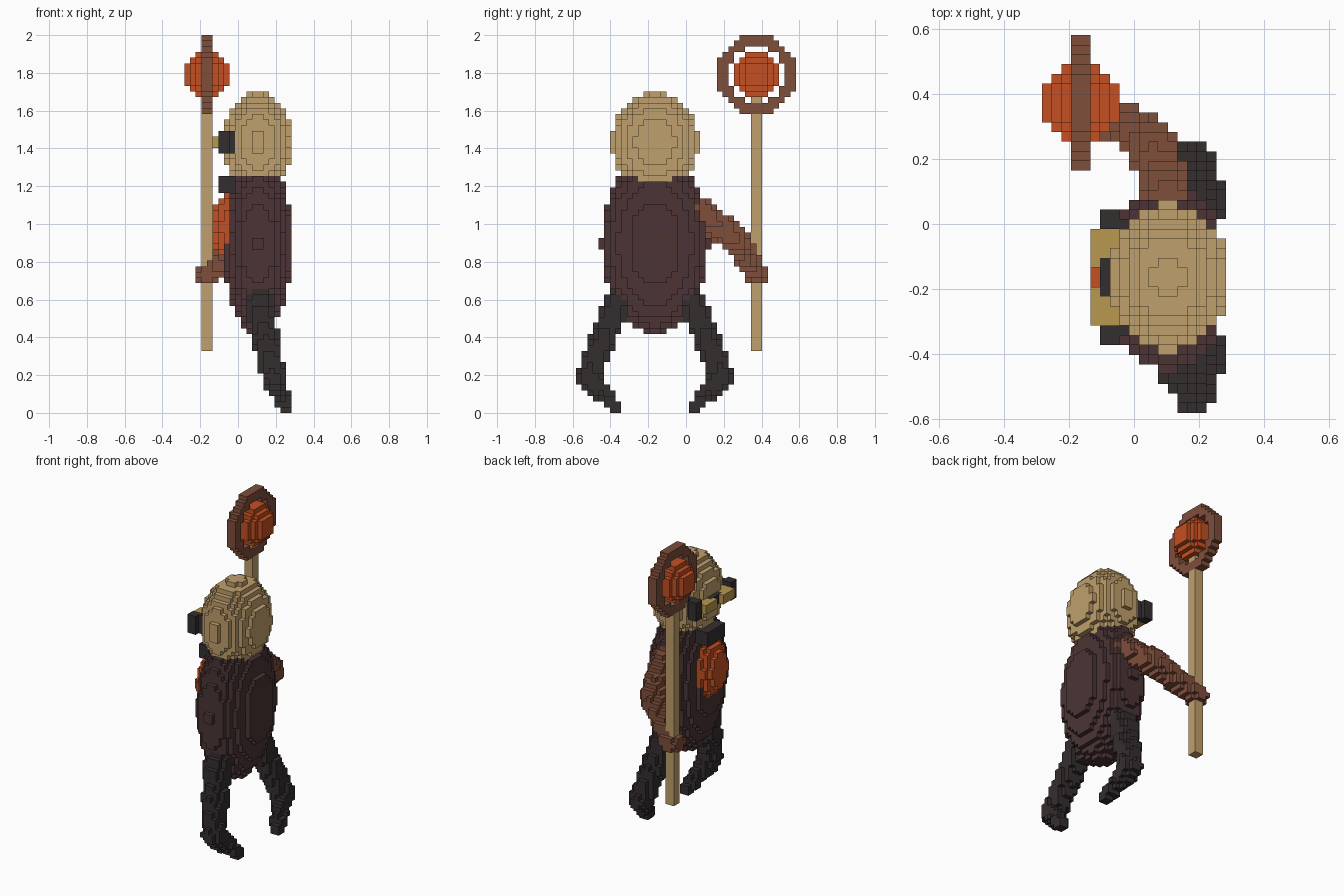
import bpy, bmesh
from math import floor, ceil, hypot
from mathutils import Vector

if "Cube" in bpy.data.objects:
    bpy.data.objects.remove(bpy.data.objects["Cube"], do_unlink=True)

U = 2 / 67                          # block size
ORIGIN = Vector((9.5, 19.5, 0))     # grid point placed at the world origin
MID = 14                            # mirror plane of the body along y
cells = {}                          # block -> part name
colours = {}                        # part name -> material


def material(name, hex_code):
    def linear(c):
        c /= 255
        return c / 12.92 if c <= 0.04045 else ((c + 0.055) / 1.055) ** 2.4
    rgba = [linear(c) for c in bytes.fromhex(hex_code)] + [1]
    m = bpy.data.materials.new(name)
    m.use_nodes = True
    m.diffuse_color = rgba
    bsdf = m.node_tree.nodes["Principled BSDF"]
    bsdf.inputs["Base Color"].default_value = rgba
    bsdf.inputs["Roughness"].default_value = 0.9
    return m


tan = material("tan", "C0A06C")
plum = material("dark_plum", "4C3435")
charcoal = material("charcoal", "352E2F")
brown = material("brown", "7E4E3B")
orange = material("orange", "C45022")
yellow = material("dull_yellow", "B89850")


def fill(part, mat, low, high, inside=lambda p: True):
    """Claim every block in the range whose centre passes the test."""
    colours[part] = mat
    lo = [floor(v) for v in low]
    hi = [ceil(v) for v in high]
    for x in range(lo[0], hi[0]):
        for y in range(lo[1], hi[1]):
            for z in range(max(lo[2], 0), hi[2]):
                if inside(Vector((x + 0.5, y + 0.5, z + 0.5))):
                    cells[x, y, z] = part


def ellipsoid(part, mat, centre, radii, top=99):
    c, r = Vector(centre), Vector(radii)

    def inside(p):
        return p.z < top and sum(((p[i] - c[i]) / r[i]) ** 2 for i in range(3)) <= 1
    fill(part, mat, c - r, c + r, inside)


def limb(part, mat, joints):
    """Chain of tapered round segments; each joint is (point, radius)."""
    for (a, ra), (b, rb) in zip(joints, joints[1:]):
        a, b = Vector(a), Vector(b)
        axis, r = b - a, Vector([max(ra, rb)] * 3)

        def inside(p):
            t = min(max((p - a).dot(axis) / axis.length_squared, 0), 1)
            return (p - a - axis * t).length <= ra + (rb - ra) * t
        low = Vector(map(min, a, b)) - r
        high = Vector(map(max, a, b)) + r
        fill(part, mat, low, high, inside)


# Body and head
ellipsoid("body", plum, (13, MID, 30), (6.2, 9.57, 16), top=42)
ellipsoid("head", tan, (13, MID, 48), (6.2, 7.7, 8.85))

# Mirrored legs and goggles
for side, s in (("right", -1), ("left", 1)):
    limb(side + "_leg", charcoal, [((13.2, MID + 6.7 * s, 19.6), 2.6),
                                   ((15.8, MID + 11.9 * s, 6.2), 2.1),
                                   ((18, MID + 7 * s, 1), 1.1)])
    y0, y1 = sorted((MID + 5 * s, MID + 7 * s))
    fill(side + "_goggle_rim", charcoal, (6, y0, 46), (9, y1, 50),
         lambda p: p.x < 8 or abs(p.y - MID) < 6)
    y0, y1 = sorted((MID + s, MID + 5 * s))
    fill(side + "_lens", yellow, (5, y0, 47), (8, y1, 49))
fill("goggle_bridge", charcoal, (6, MID - 2, 47), (8, MID + 2, 49))

# Chest patch and collar
ellipsoid("chest_patch", orange, (8, MID, 33), (3.2, 4.1, 6.2))
fill("collar", charcoal, (6, MID - 3, 39), (9, MID + 3, 42))

# Staff with a hoop around a glowing ball
fill("staff", tan, (3, 31, 11), (5, 33, 58))
ellipsoid("staff_ball", orange, (4, 32, 60), (4.1, 4.1, 4.1))
fill("staff_hoop", brown, (3, 25, 53), (5, 39, 67),
     lambda p: 5 <= hypot(p.y - 32, p.z - 60) <= 7.1)

# Arm reaching to the staff, and the gripping hand
limb("arm", brown, [((13, 21, 36.3), 2.6), ((11.3, 28, 31), 2.5), ((4.5, 32, 24.8), 1.9)])
ellipsoid("hand", brown, (4, 32, 24.5), (2.2, 2.3, 2.1))

# Turn each part's exposed block faces into a mesh
for part, mat in colours.items():
    bm = bmesh.new()
    corners = {}

    def vert(p):
        key = tuple(round(v) for v in p)
        if key not in corners:
            corners[key] = bm.verts.new((Vector(key) - ORIGIN) * U)
        return corners[key]

    for cell in [c for c, name in cells.items() if name == part]:
        for axis in range(3):
            for sign in (0, 1):
                neighbour = list(cell)
                neighbour[axis] += 2 * sign - 1
                if tuple(neighbour) in cells:
                    continue
                u, v = (axis + 1) % 3, (axis + 2) % 3
                loop = []
                for du, dv in ((0, 0), (1, 0), (1, 1), (0, 1)):
                    p = list(cell)
                    p[axis] += sign
                    p[u] += du
                    p[v] += dv
                    loop.append(vert(p))
                bm.faces.new(loop if sign else loop[::-1])
    mesh = bpy.data.meshes.new(part)
    bm.to_mesh(mesh)
    bm.free()
    mesh.materials.append(mat)
    bpy.context.collection.objects.link(bpy.data.objects.new(part, mesh))
